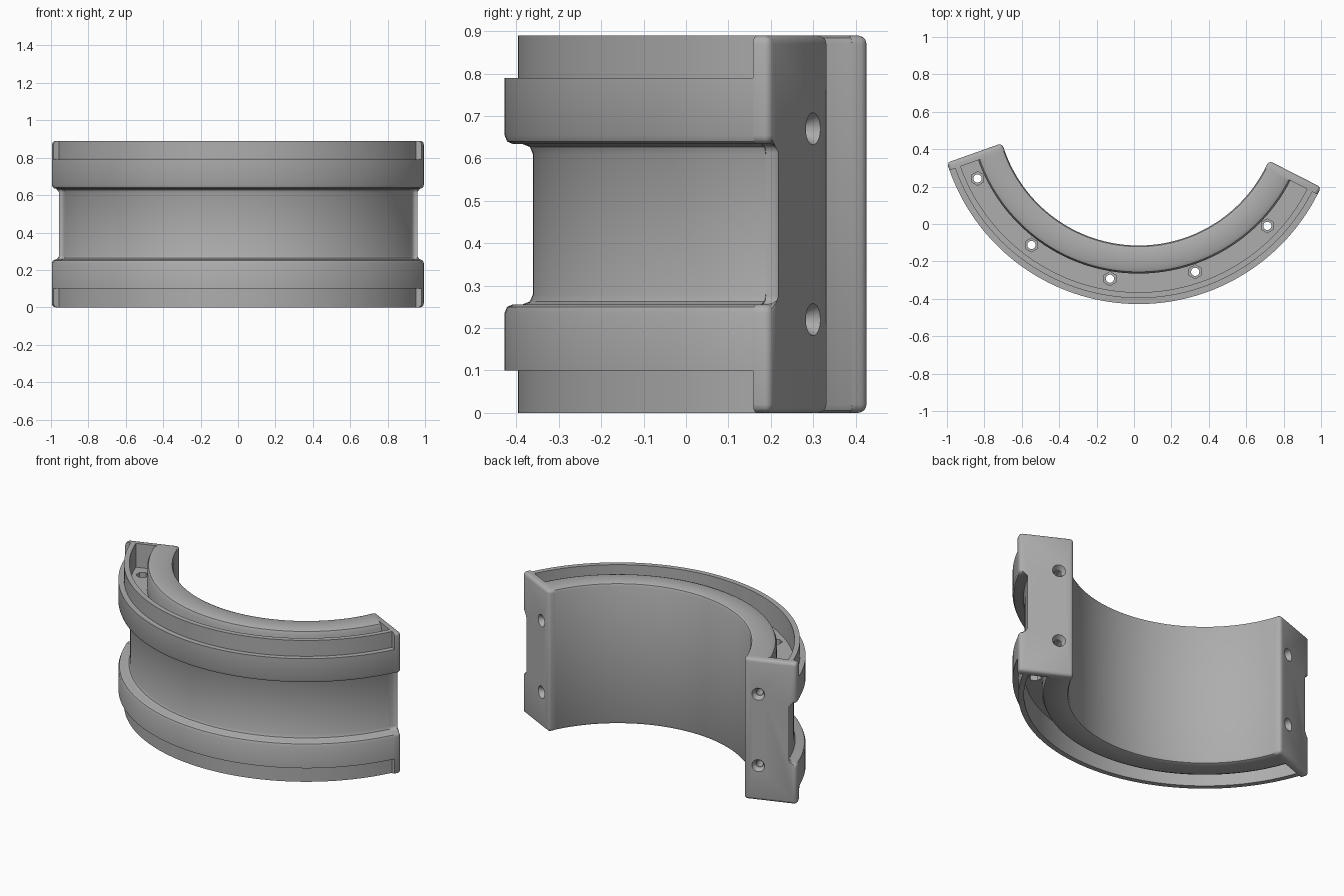
import bpy, bmesh, math
from mathutils import Matrix, Vector

cube = bpy.data.objects.get("Cube")
if cube:
    bpy.data.objects.remove(cube)

CENTRE = Vector((0.025, 0.645, 0))
HEIGHT = 0.89
START, END = math.radians(199.5), math.radians(333)
STEPS = 80
PLATE = 0.043

grey = bpy.data.materials.new("grey metal")
grey.use_nodes = True
colour = (0.42, 0.42, 0.42, 1)
grey.diffuse_color = colour
grey.node_tree.nodes["Principled BSDF"].inputs["Base Color"].default_value = colour


def radial(a):
    return Vector((math.cos(a), math.sin(a), 0))


def mirrored(half):
    """Close a lower half profile with its reflection about mid height."""
    return half + [(r, HEIGHT - z) for r, z in reversed(half)]


def finish(bm, name):
    bmesh.ops.recalc_face_normals(bm, faces=bm.faces)
    mesh = bpy.data.meshes.new(name)
    bm.to_mesh(mesh)
    bm.free()
    mesh.materials.append(grey)
    obj = bpy.data.objects.new(name, mesh)
    bpy.context.collection.objects.link(obj)
    return obj


def loft(rings):
    """Skin a list of equal point rings and cap both ends."""
    bm = bmesh.new()
    loops = [[bm.verts.new(p) for p in ring] for ring in rings]
    n = len(loops[0])
    for a, b in zip(loops, loops[1:]):
        for i in range(n):
            j = (i + 1) % n
            bm.faces.new((a[i], a[j], b[j], b[i]))
    bm.faces.new(loops[0])
    bm.faces.new(loops[-1])
    return bm


def ring_at(profile, direction, offset=Vector()):
    return [CENTRE + direction * r + offset + Vector((0, 0, z)) for r, z in profile]


# Curved body with end channels, thin lips and a wide outer groove
body_half = [(0.76, 0.02), (0.766, 0.006), (0.78, 0), (0.88, 0), (0.901, 0.009),
             (0.91, 0.03), (0.91, 0.15), (1.01, 0.15), (1.01, 0), (1.041, 0),
             (1.041, 0.10), (1.073, 0.10), (1.073, 0.235), (1.067, 0.25),
             (1.053, 0.256), (1.03, 0.256), (1.013, 0.263), (1.006, 0.28)]
body_profile = mirrored(body_half)
angles = [START + (END - START) * i / STEPS for i in range(STEPS + 1)]
body = finish(loft([ring_at(body_profile, radial(a)) for a in angles]), "curved_body")

# Flat joint plates closing both ends
plate_profile = mirrored([(0.76, 0), (1.073, 0), (1.073, 0.256), (1.006, 0.256)])
ends = []
for name, a, sign in (("right_end_plate", START, -1), ("left_end_plate", END, 1)):
    u = radial(a)
    normal = Vector((-u.y, u.x, 0)) * sign
    bm = loft([ring_at(plate_profile, u), ring_at(plate_profile, u, normal * PLATE)])
    edges = [e for e in bm.edges
             if any((v.co - CENTRE).dot(normal) > PLATE / 2 for v in e.verts)]
    bmesh.ops.bevel(bm, geom=edges, offset=0.02, segments=3, profile=0.5,
                    affect='EDGES', clamp_overlap=True)
    ends.append((finish(bm, name), u, normal))

# Cutter for the bolt holes, hexagonal pockets and joint holes
bolt_bm, joint_bm = bmesh.new(), bmesh.new()


def drill(bm, centre, axis, radius, depth, sides=20):
    turn = axis.to_track_quat('Z', 'Y').to_matrix().to_4x4()
    bmesh.ops.create_cone(bm, cap_ends=True, segments=sides, radius1=radius,
                          radius2=radius, depth=depth,
                          matrix=Matrix.Translation(centre) @ turn)


UP = Vector((0, 0, 1))
for i in range(5):
    p = CENTRE + radial(math.radians(205 + 27.85 * i)) * 0.95
    drill(bolt_bm, p + UP * HEIGHT / 2, UP, 0.022, 0.8)
    for z in (0.14, HEIGHT - 0.14):
        drill(bolt_bm, p + UP * z, UP, 0.037, 0.08, 6)

for plate, u, normal in ends:
    for z in (0.22, 0.67):
        p = CENTRE + u * 0.845 + normal * PLATE + UP * z
        drill(joint_bm, p, normal, 0.02, 0.26)
        # Countersink mouth
        turn = normal.to_track_quat('Z', 'Y').to_matrix().to_4x4()
        bmesh.ops.create_cone(joint_bm, cap_ends=True, segments=24, radius1=0.022,
                              radius2=0.054, depth=0.06,
                              matrix=Matrix.Translation(p) @ turn)

cutters = [finish(bolt_bm, "bolt_hole_cutter"), finish(joint_bm, "joint_hole_cutter")]
for cutter in cutters:
    cutter.hide_render = True
    cutter.hide_set(True)
    cutter.display_type = 'WIRE'


def shade(obj):
    bpy.ops.object.select_all(action='DESELECT')
    obj.select_set(True)
    bpy.context.view_layer.objects.active = obj
    bpy.ops.object.shade_smooth_by_angle(angle=math.radians(35))


def cut(obj, cutter):
    mod = obj.modifiers.new("holes", 'BOOLEAN')
    mod.operation = 'DIFFERENCE'
    mod.solver = 'EXACT'
    mod.use_self = True
    mod.object = cutter
    bpy.context.view_layer.objects.active = obj
    bpy.ops.object.modifier_apply(modifier=mod.name)


for cutter in cutters:
    cut(body, cutter)
for plate, u, normal in ends:
    cut(plate, cutters[1])
for cutter in cutters:
    bpy.data.objects.remove(cutter)
for obj in [body] + [e[0] for e in ends]:
    shade(obj)
